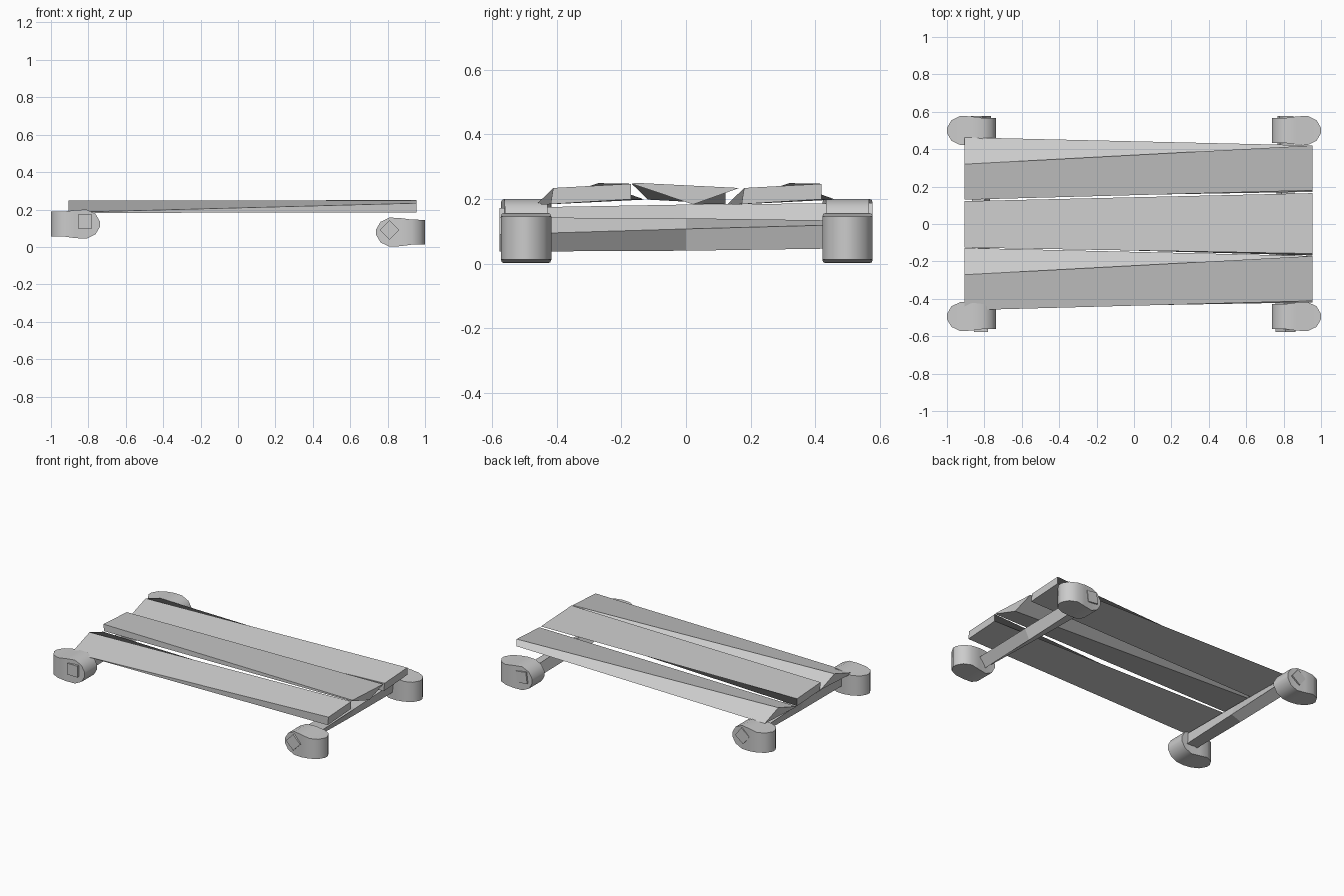
import bpy, bmesh
from math import sin, cos, radians

if "Cube" in bpy.data.objects:
    bpy.data.objects.remove(bpy.data.objects["Cube"])


def loft(name, sections, smooth=False):
    """Skin a list of equal-length point loops and cap both ends."""
    bm = bmesh.new()
    loops = [[bm.verts.new(p) for p in s] for s in sections]
    n = len(loops[0])
    for a, b in zip(loops, loops[1:]):
        for i in range(n):
            j = (i + 1) % n
            bm.faces.new((a[i], a[j], b[j], b[i]))
    bm.faces.new(loops[0])
    bm.faces.new(loops[-1])
    bmesh.ops.recalc_face_normals(bm, faces=bm.faces)
    me = bpy.data.meshes.new(name)
    bm.to_mesh(me)
    bm.free()
    ob = bpy.data.objects.new(name, me)
    bpy.context.collection.objects.link(ob)
    if smooth:
        bpy.ops.object.select_all(action='DESELECT')
        ob.select_set(True)
        bpy.context.view_layer.objects.active = ob
        bpy.ops.object.shade_smooth_by_angle(angle=radians(35))
    return ob


# Wheels: rounded in side view at the inner end, rounded in top view at the outer end
WX = [.738, .762, .81, .869, .928, .976, 1.0]
HALF = [.014, .055, .078, .075, .067, .066, .066]


def wheel(name, side, yc, zc):
    secs = []
    for x, hz, hy in zip(WX, HALF, HALF[::-1]):
        secs.append([(side * x, yc + sy * hy, zc + sz * hz)
                     for sy, sz in ((-1, -1), (1, -1), (1, 1), (-1, 1))])
    loft(name, secs, smooth=True)


# Axles: square bars twisted along their length
def axle(name, xc, zc, start, end):
    secs = []
    for y, a in ((-.577, start), (0, (start + end) / 2), (.577, end)):
        secs.append([(xc + .053 * cos(radians(a + 90 * k)), y,
                      zc + .053 * sin(radians(a + 90 * k))) for k in range(4)])
    loft(name, secs)


# Deck planks: slab at one end, ridged wedge at the other
SLAB = [(-.118, .018), (.122, .031), (.122, -.017), (-.126, -.032)]
WEDGE = [(-.168, -.031), (.022, .033), (.165, -.018), (-.158, -.034)]


def plank(name, yc, flip=1):
    secs = []
    for x, prof in ((-.93, WEDGE), (.93, SLAB)):
        secs.append([(.025 + flip * x, yc + y, .216 + flip * z) for y, z in prof])
    loft(name, secs)


for side, zc, label in ((1, .079, "right"), (-1, .122, "left")):
    wheel("front_wheel_" + label, side, -.495, zc)
    wheel("back_wheel_" + label, side, .5, zc)

axle("axle_right", .81, .09, 0, 38)
axle("axle_left", -.818, .135, 45, 83)

plank("front_plank", -.293)
plank("middle_plank", 0, flip=-1)
plank("back_plank", .298)
